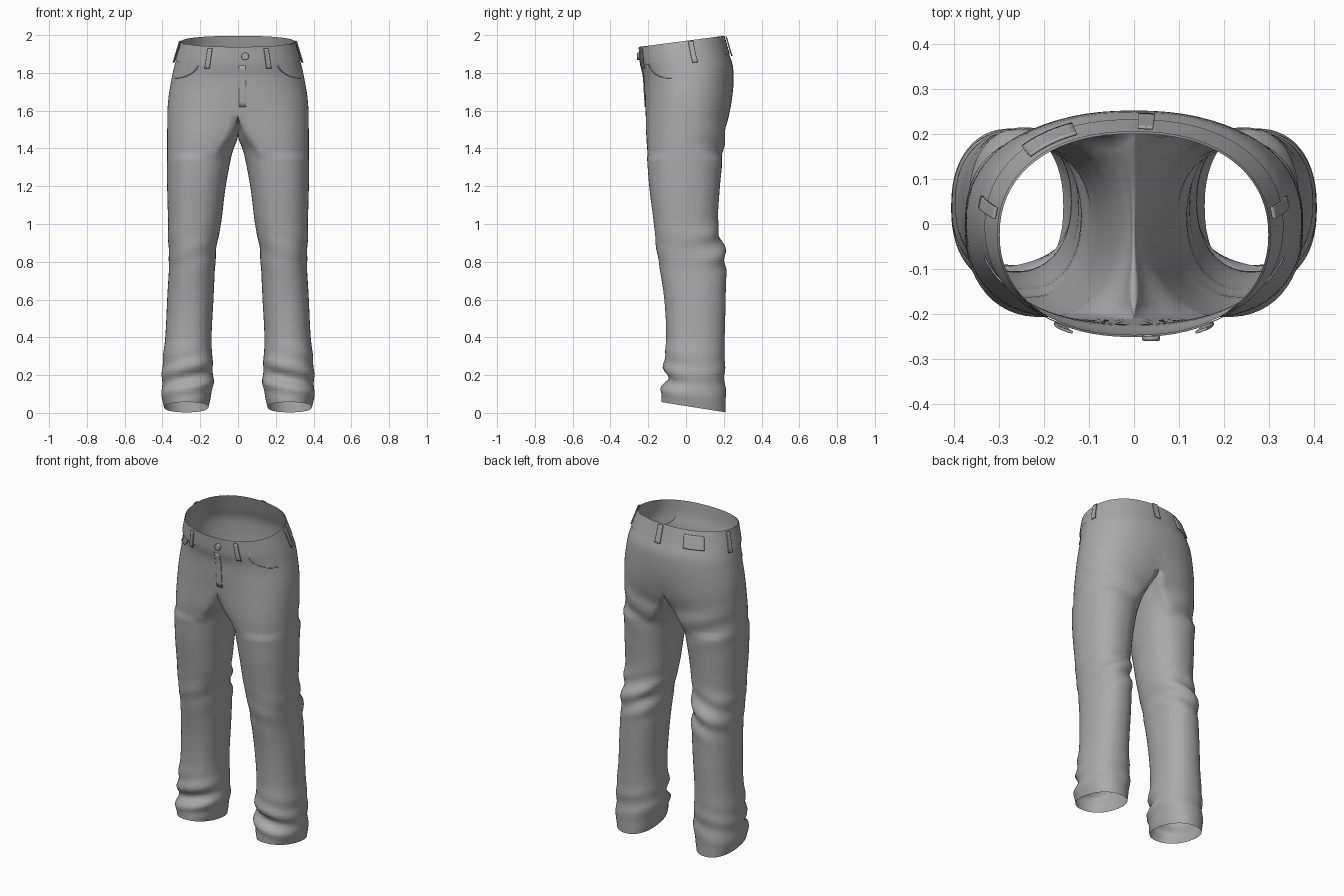
import bpy
import bmesh
from math import sin, cos, pi, radians, exp

cube = bpy.data.objects.get("Cube")
if cube:
    bpy.data.objects.remove(cube, do_unlink=True)

cloth = bpy.data.materials.new("grey cloth")
cloth.use_nodes = True
cloth.diffuse_color = (0.4, 0.4, 0.4, 1)
cloth.node_tree.nodes["Principled BSDF"].inputs["Base Color"].default_value = (0.4, 0.4, 0.4, 1)

# Height, outer x, inner x, front y, back y
PROFILE = [
    (0, .385, .165, -.13, .21), (.1, .405, .14, -.13, .21), (.2, .4, .13, -.105, .205),
    (.27, .4, .135, -.115, .205), (.4, .385, .14, -.105, .205), (.6, .375, .13, -.115, .21),
    (.8, .365, .12, -.145, .21), (.9, .37, .11, -.16, .19), (1, .37, .09, -.17, .17),
    (1.2, .375, .065, -.195, .18), (1.4, .375, .025, -.21, .2), (1.47, .375, 0, -.215, .21),
    (1.65, .37, 0, -.22, .245), (1.8, .345, 0, -.225, .25), (1.88, .325, 0, -.24, .225),
    (1.97, .298, 0, -.247, .2)]
SEAM, LEG_TOP = 1.58, 1.36
SPLIT = radians(120)
OUTER, INNER = 37, 15


def slope(i, c):
    lo, hi = max(i - 1, 0), min(i + 1, len(PROFILE) - 1)
    return (PROFILE[hi][c] - PROFILE[lo][c]) / (PROFILE[hi][0] - PROFILE[lo][0])


def section(z):
    """Smoothly interpolated profile row."""
    i = 0
    while i < len(PROFILE) - 2 and PROFILE[i + 1][0] < z:
        i += 1
    p, q = PROFILE[i], PROFILE[i + 1]
    h = q[0] - p[0]
    t = min(max((z - p[0]) / h, 0), 1)
    s = t * t * (3 - 2 * t)
    return [p[c] * (1 - s) + q[c] * s + h * t * (1 - t) * ((1 - t) * slope(i, c) - t * slope(i + 1, c))
            for c in range(1, 5)]


def step(lo, hi, v):
    t = min(max((v - lo) / (hi - lo), 0), 1)
    return t * t * (3 - 2 * t)


def power(v, e):
    return abs(v) ** e * (1 if v >= 0 else -1)


def bump(v, mid, width):
    return exp(-((v - mid) / width) ** 2)


def folds(a, z):
    """Cloth wrinkles at the hem, knee and seat."""
    front, back = max(-sin(a), 0), max(sin(a), 0)
    hem = .014 * bump(z, .19, .09) * sin(52 * z + 2 * cos(a) + 1.5) * (.35 + front)
    knee = .012 * bump(z, .87, .1) * sin(45 * z + 3 * cos(a)) * (.2 + back)
    seat = .008 * bump(z, 1.42, .1) * sin(36 * z - 3 * cos(a)) * back
    return hem + knee + seat


def surface(a, z, lift=0):
    """Point on the left half at ring angle a and nominal height z."""
    inner = abs(a) > SPLIT
    if inner:
        u = (abs(a) - SPLIT) / (pi - SPLIT)
        z -= sin(u * pi / 2) * .11 * step(LEG_TOP - .1, SEAM, z) if z <= SEAM else 0
    xo, xi, yf, yb = section(z)
    yc, ry = (yf + yb) / 2, (yb - yf) / 2
    # Leg oval
    r = (xo - xi) / 2
    ox = xi + r + r * power(cos(a), .9)
    oy = yc + ry * power(sin(a), .9)
    # Half hip outline, closed along the centre plane
    if inner:
        dx, dy = 0, yc + ry * (1 - u) * (1 if a > 0 else -1)
    else:
        b = a / SPLIT * pi / 2
        dx, dy = xo * power(max(cos(b), 0), .88), yc + ry * power(sin(b), .92)
    fx = 1 - step(LEG_TOP, SEAM, z)
    fy = 1 - step(1.42, 1.75, z)
    d = folds(a, z) + lift
    x = dx + (ox - dx) * fx + d * cos(a * (1 - .25 * (1 - fx)))
    y = dy + (oy - dy) * fy * (.6 if z > LEG_TOP and not inner else 1) + d * sin(a * (1 - .25 * (1 - fx)))
    # Slanted waist and hem
    z += .13 * y * step(1.6, 1.9, z) - .17 * (y - .04) * (1 - step(0, .2, z))
    return [max(x, 0), y, z]


def make_object(name, verts, faces):
    mesh = bpy.data.meshes.new(name)
    mesh.from_pydata(verts, [], faces)
    bm = bmesh.new()
    bm.from_mesh(mesh)
    bmesh.ops.recalc_face_normals(bm, faces=bm.faces)
    for f in bm.faces:
        f.smooth = True
    bm.to_mesh(mesh)
    bm.free()
    mesh.materials.append(cloth)
    obj = bpy.data.objects.new(name, mesh)
    bpy.context.collection.objects.link(obj)
    return obj


def mirror(obj):
    mod = obj.modifiers.new("mirror", "MIRROR")
    mod.merge_threshold = .0005


def span(lo, hi, n):
    return [lo + (hi - lo) * i / (n - 1) for i in range(n)]


# Trouser body: closed leg rings below the seam, open hip rings above it
angles = span(-SPLIT, SPLIT, OUTER) + span(SPLIT, 2 * pi - SPLIT, INNER + 2)[1:-1]
angles = [a if a <= pi + .0001 else a - 2 * pi for a in angles]
count = len(angles)
legs = span(.03, SEAM, 75)
heights = legs + span(SEAM, 1.97, 18)[1:]
verts, faces = [], []
for k, z in enumerate(heights):
    for j, a in enumerate(angles):
        p = surface(a, z)
        if z >= SEAM and (j == 0 or j >= OUTER - 1):
            p[0] = 0
        verts.append(p)
for k in range(len(heights) - 1):
    for j in range(count if k < len(legs) - 1 else OUTER - 1):
        n = (j + 1) % count
        faces.append((k * count + j, k * count + n, (k + 1) * count + n, (k + 1) * count + j))
body = make_object("trousers", verts, faces)
bm = bmesh.new()
bm.from_mesh(body.data)
bmesh.ops.delete(bm, geom=[v for v in bm.verts if not v.link_faces], context="VERTS")
bm.to_mesh(body.data)
bm.free()
mirror(body)


def panel(name, b0, b1, z0, z1, lift=.004, side=1, thick=.006, n=10):
    """Cloth piece lying on the hips; b runs from -90 at the front to 90 at the back."""
    pts, quads = [], []
    for z in span(z0, z1, n):
        for b in span(b0, b1, n):
            x, y, h = surface(radians(b) * SPLIT / (pi / 2), z, lift)
            pts.append(((0 if abs(b) == 90 else x) * side, y, h))
    for i in range(n - 1):
        for j in range(n - 1):
            quads.append((i * n + j, i * n + j + 1, (i + 1) * n + j + 1, (i + 1) * n + j))
    obj = make_object(name, pts, quads)
    if thick:
        mod = obj.modifiers.new("thickness", "SOLIDIFY")
        mod.thickness = thick
        mod.offset = 0
    return obj


# Waistband, belt loops and back patch
mirror(panel("waistband", -90, 90, 1.87, 1.968, .004, thick=0, n=37))
for side, word in ((1, "left"), (-1, "right")):
    panel(word + "_front_loop", -67, -62, 1.85, 1.96, .012, side)
    panel(word + "_side_loop", 7, 13, 1.85, 1.965, .012, side)
panel("back_loop", 84, 89, 1.86, 1.965, .012)
panel("back_patch", 45, 69, 1.865, 1.945, .008, -1)
panel("fly_flap", -89.5, -85, 1.62, 1.87, .002, thick=.003)


def seam(name, points, radius=.0025):
    """Thin stitched ridge following the cloth."""
    curve = bpy.data.curves.new(name, "CURVE")
    curve.dimensions = "3D"
    curve.bevel_depth = radius
    curve.bevel_resolution = 1
    line = curve.splines.new("POLY")
    line.points.add(len(points) - 1)
    for p, co in zip(line.points, points):
        p.co = (*co, 1)
    curve.materials.append(cloth)
    obj = bpy.data.objects.new(name, curve)
    bpy.context.collection.objects.link(obj)


# Curved front pocket openings
for side, word in ((1, "left"), (-1, "right")):
    path = []
    for t in span(0, pi / 2, 14):
        x, y, z = surface(radians(-20 - 33 * cos(t)) * SPLIT / (pi / 2), 1.865 - .085 * sin(t), .001)
        path.append((x * side, y, z))
    seam(word + "_pocket_edge", path)

# Waist button
x, y, z = surface(radians(-84) * SPLIT / (pi / 2), 1.92, .01)
bpy.ops.mesh.primitive_cylinder_add(vertices=20, radius=.02, depth=.014, location=(.038, y, z), rotation=(pi / 2, 0, 0))
button = bpy.context.object
button.name = "waist_button"
button.data.materials.append(cloth)
bevel = button.modifiers.new("rounded rim", "BEVEL")
bevel.width = .004
bevel.segments = 2
bpy.ops.object.shade_smooth_by_angle()
